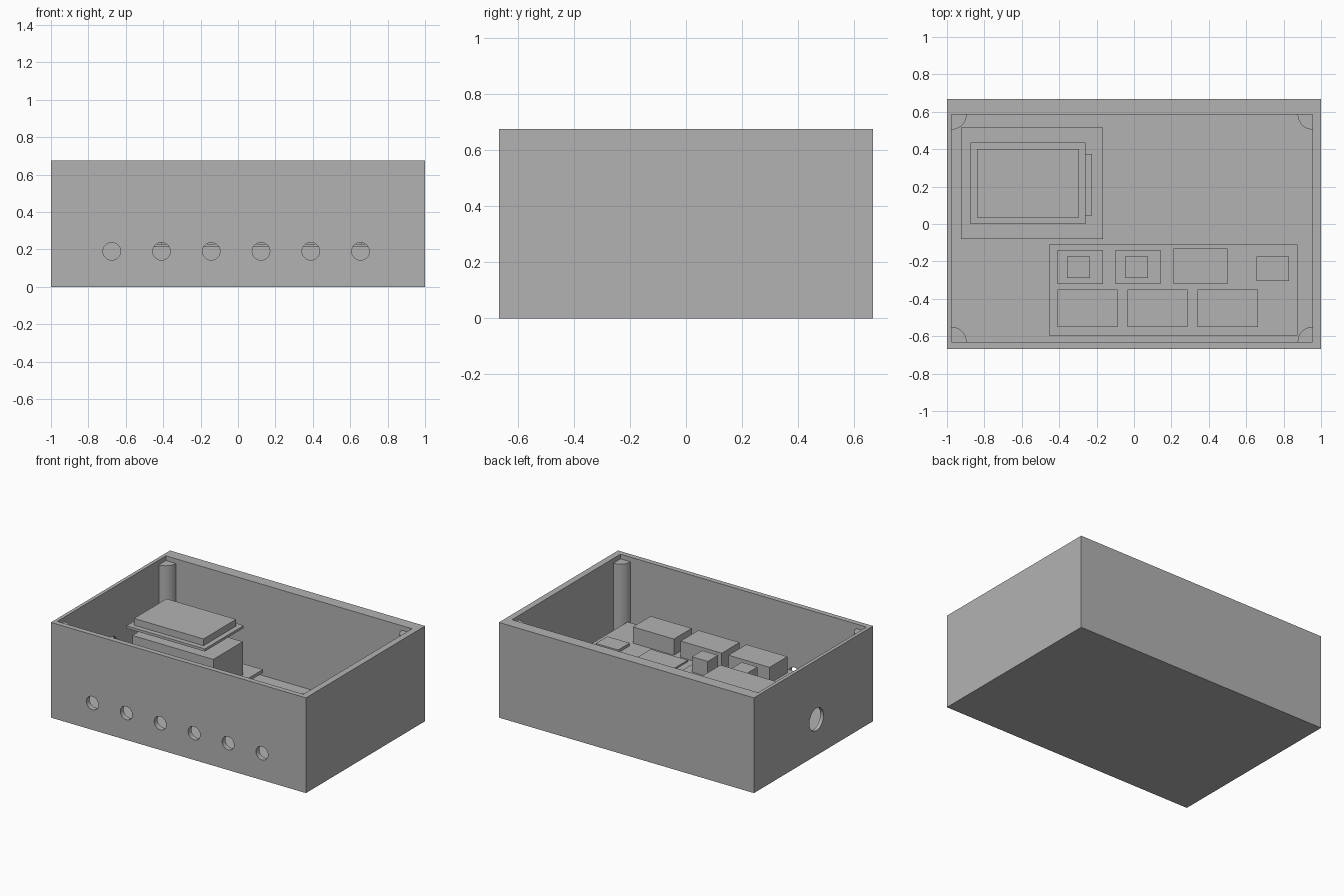
import bpy, bmesh, math
from mathutils import Matrix

if "Cube" in bpy.data.objects:
    bpy.data.objects.remove(bpy.data.objects["Cube"])

grey = bpy.data.materials.new("plain_grey")
grey.diffuse_color = (0.45, 0.45, 0.45, 1)
grey.use_nodes = True
grey.node_tree.nodes["Principled BSDF"].inputs["Base Color"].default_value = grey.diffuse_color


def finish(name, bm, material=True):
    bmesh.ops.recalc_face_normals(bm, faces=bm.faces)
    mesh = bpy.data.meshes.new(name)
    bm.to_mesh(mesh)
    bm.free()
    obj = bpy.data.objects.new(name, mesh)
    bpy.context.collection.objects.link(obj)
    if material:
        mesh.materials.append(grey)
    return obj


def box(name, x0, x1, y0, y1, z0, z1, material=True):
    bm = bmesh.new()
    bmesh.ops.create_cube(bm, size=1)
    for v in bm.verts:
        v.co.x = x0 if v.co.x < 0 else x1
        v.co.y = y0 if v.co.y < 0 else y1
        v.co.z = z0 if v.co.z < 0 else z1
    return finish(name, bm, material)


def hole_cutter(name, center, radius, axis):
    bm = bmesh.new()
    bmesh.ops.create_cone(bm, cap_ends=True, segments=48, radius1=radius,
                          radius2=radius, depth=0.2)
    turn = Matrix.Rotation(math.pi / 2, 4, axis)
    bmesh.ops.transform(bm, matrix=Matrix.Translation(center) @ turn, verts=bm.verts)
    return finish(name, bm, False)


def quarter_post(name, cx, cy, sx, sy, radius, z0, z1):
    bm = bmesh.new()
    ring = [bm.verts.new((cx, cy, z0))]
    for i in range(13):
        a = i / 12 * math.pi / 2
        ring.append(bm.verts.new((cx + sx * radius * math.cos(a),
                                  cy + sy * radius * math.sin(a), z0)))
    face = bm.faces.new(ring)
    top = bmesh.ops.extrude_face_region(bm, geom=[face])["geom"]
    for v in top:
        if isinstance(v, bmesh.types.BMVert):
            v.co.z = z1
    return finish(name, bm)


# Enclosure with off-centre cavity and round cable holes
L, R, F, B, FLOOR = -0.975, 0.955, -0.63, 0.585, 0.03
case = box("case", -1, 1, -0.667, 0.667, 0, 0.675)
cutters = [box("cavity_cutter", L, R, F, B, FLOOR, 0.8, False)]
for i in range(6):
    cutters.append(hole_cutter(f"front_hole_cutter_{i}",
                               (-0.675 + 0.266 * i, -0.66, 0.19), 0.047, 'X'))
cutters.append(hole_cutter("side_hole_cutter", (-1, -0.033, 0.255), 0.079, 'Y'))
for c in cutters:
    mod = case.modifiers.new(c.name, 'BOOLEAN')
    mod.operation = 'DIFFERENCE'
    mod.solver = 'EXACT'
    mod.object = c
    c.hide_render = True
    c.hide_viewport = True

# Quarter-round posts in the cavity corners
for i, (x, y, sx, sy) in enumerate([(L, F, 1, 1), (R, F, -1, 1),
                                    (L, B, 1, -1), (R, B, -1, -1)]):
    post = quarter_post(f"corner_post_{i}", x, y, sx, sy, 0.08, FLOOR, 0.642)
    bpy.context.view_layer.objects.active = post
    post.select_set(True)
    bpy.ops.object.shade_smooth_by_angle(angle=math.radians(30))
    post.select_set(False)

# Rear board with tall block and raised screen
box("rear_board", -0.925, -0.165, -0.08, 0.515, 0.09, 0.113)
box("rear_block", -0.86, -0.225, 0.045, 0.375, 0.113, 0.348)
box("screen_plate", -0.875, -0.26, 0.0, 0.435, 0.412, 0.43)
box("screen", -0.84, -0.295, 0.035, 0.40, 0.43, 0.478)

# Front board with relay blocks, chips and small controls
T = 0.23
box("front_board", -0.455, 0.875, -0.595, -0.11, 0.214, T)
for i, x in enumerate((-0.41, -0.035, 0.34)):
    box(f"relay_block_{i}", x, x + 0.322, -0.55, -0.35, T, 0.345)
for i, x in enumerate((-0.41, -0.10)):
    box(f"control_base_{i}", x, x + 0.243, -0.32, -0.14, T, 0.248)
    box(f"control_knob_{i}", x + 0.052, x + 0.176, -0.29, -0.175, 0.248, 0.357)
box("flat_chip", 0.21, 0.50, -0.32, -0.13, T, 0.242)
box("small_chip", 0.655, 0.83, -0.305, -0.175, T, 0.25)
